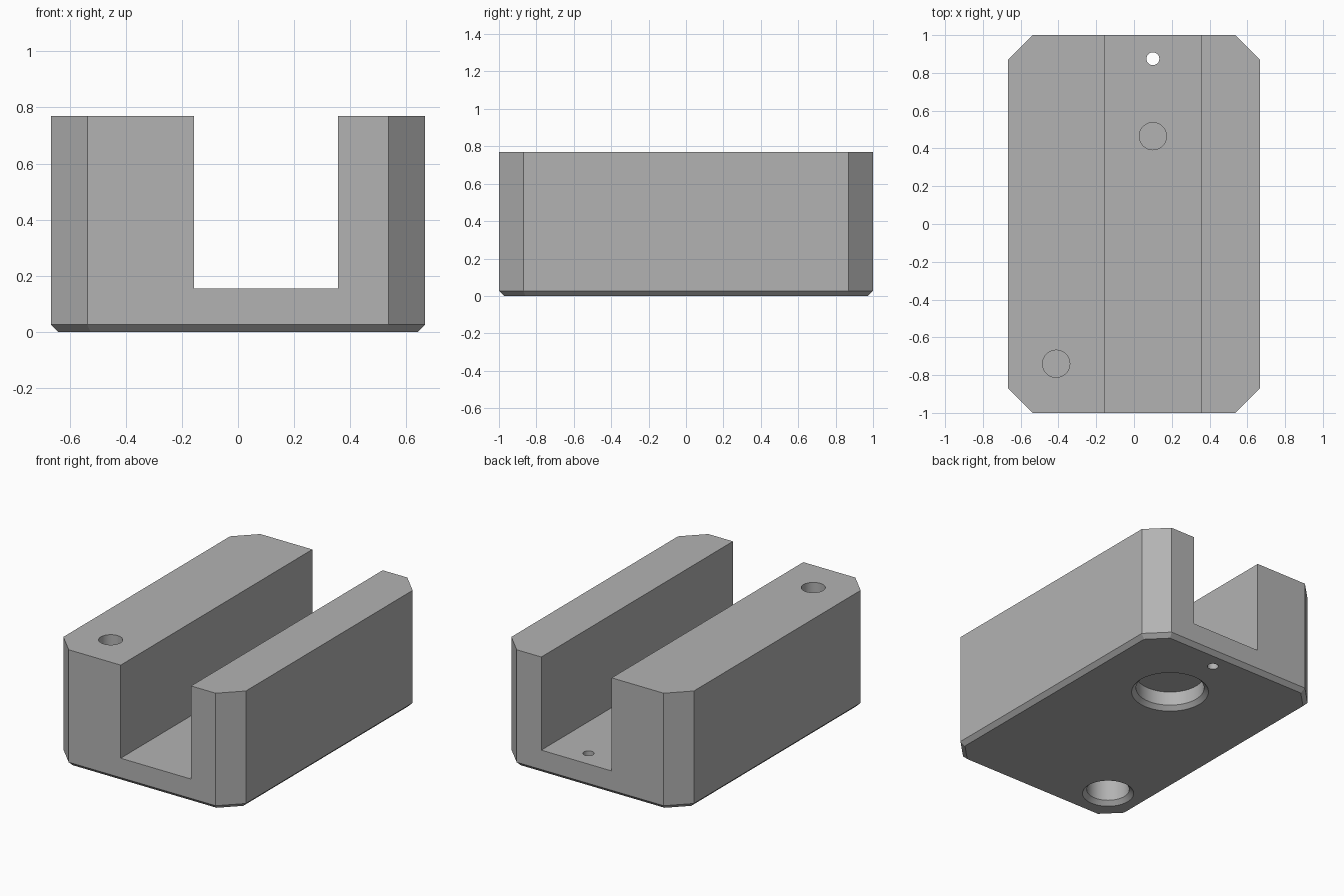
import bpy
import bmesh

cube = bpy.data.objects.get("Cube")
if cube:
    bpy.data.objects.remove(cube, do_unlink=True)

HALF_X, HALF_Y, HEIGHT = 0.667, 1.0, 0.77
CORNER, BEVEL = 0.13, 0.027
FLOOR = 0.155

grey = bpy.data.materials.new("plain grey")
grey.use_nodes = True
colour = (0.45, 0.45, 0.45, 1)
grey.diffuse_color = colour
grey.node_tree.nodes["Principled BSDF"].inputs["Base Color"].default_value = colour


def outline(inset):
    """Corner-cut rectangle, moved inward by inset."""
    x, y, c = HALF_X - inset, HALF_Y - inset, CORNER - inset * 0.586
    return [(x - c, -y), (x, c - y), (x, y - c), (x - c, y),
            (c - x, y), (-x, y - c), (-x, c - y), (c - x, -y)]


def loft(name, rings):
    """Closed solid through matching rings of points."""
    bm = bmesh.new()
    loops = [[bm.verts.new(p) for p in ring] for ring in rings]
    n = len(loops[0])
    bm.faces.new(loops[0])
    bm.faces.new(loops[-1])
    for a, b in zip(loops, loops[1:]):
        for i in range(n):
            j = (i + 1) % n
            bm.faces.new((a[i], a[j], b[j], b[i]))
    bmesh.ops.recalc_face_normals(bm, faces=bm.faces)
    mesh = bpy.data.meshes.new(name)
    bm.to_mesh(mesh)
    bm.free()
    mesh.materials.append(grey)
    obj = bpy.data.objects.new(name, mesh)
    bpy.context.collection.objects.link(obj)
    return obj


def bore(name, x, y, profile, sides=64):
    """Round cutter from (radius, z) pairs."""
    bm = bmesh.new()
    bmesh.ops.create_circle(bm, segments=sides, radius=1)
    unit = [v.co.copy() for v in bm.verts]
    bm.free()
    return loft(name, [[(x + r * p.x, y + r * p.y, z) for p in unit]
                       for r, z in profile])


def recess(name, x, y, radius, depth):
    """Bore from below with a chamfered mouth."""
    rim = radius + BEVEL
    return bore(name, x, y, [(rim + 0.05, -0.05), (rim, 0),
                             (radius, BEVEL), (radius, depth)])


# Block with cut corners and a bevelled underside
levels = [(BEVEL, 0), (0, BEVEL), (0, HEIGHT)]
block = loft("channel_block", [[(x, y, z) for x, y in outline(i)] for i, z in levels])

# Off-centre channel along the length
slot = [(-0.157, FLOOR), (0.357, FLOOR), (0.357, 1), (-0.157, 1)]
cutters = [loft("channel_cutter", [[(x, y, z) for x, z in slot] for y in (-1.2, 1.2)])]

# Holes: one through the floor, blind ones above and below
cutters += [
    bore("pin_hole_cutter", 0.10, 0.875, [(0.034, -0.1), (0.034, 0.3)]),
    bore("floor_dimple_cutter", 0.10, 0.465, [(0.072, 0.14), (0.072, 0.3)]),
    bore("wall_hole_cutter", -0.412, -0.74, [(0.072, 0.5), (0.072, 0.9)]),
    recess("large_recess_cutter", 0.10, 0.465, 0.21, 0.12),
    recess("small_recess_cutter", -0.412, -0.74, 0.131, 0.35),
]

bpy.context.view_layer.objects.active = block
for cutter in cutters:
    mod = block.modifiers.new(cutter.name, "BOOLEAN")
    mod.operation = "DIFFERENCE"
    mod.solver = "EXACT"
    mod.object = cutter
    bpy.ops.object.modifier_apply(modifier=mod.name)
for cutter in cutters:
    bpy.data.objects.remove(cutter, do_unlink=True)

# Smooth bore walls, sharp edges elsewhere
bpy.ops.object.select_all(action="DESELECT")
block.select_set(True)
bpy.ops.object.shade_smooth_by_angle(angle=0.5)
